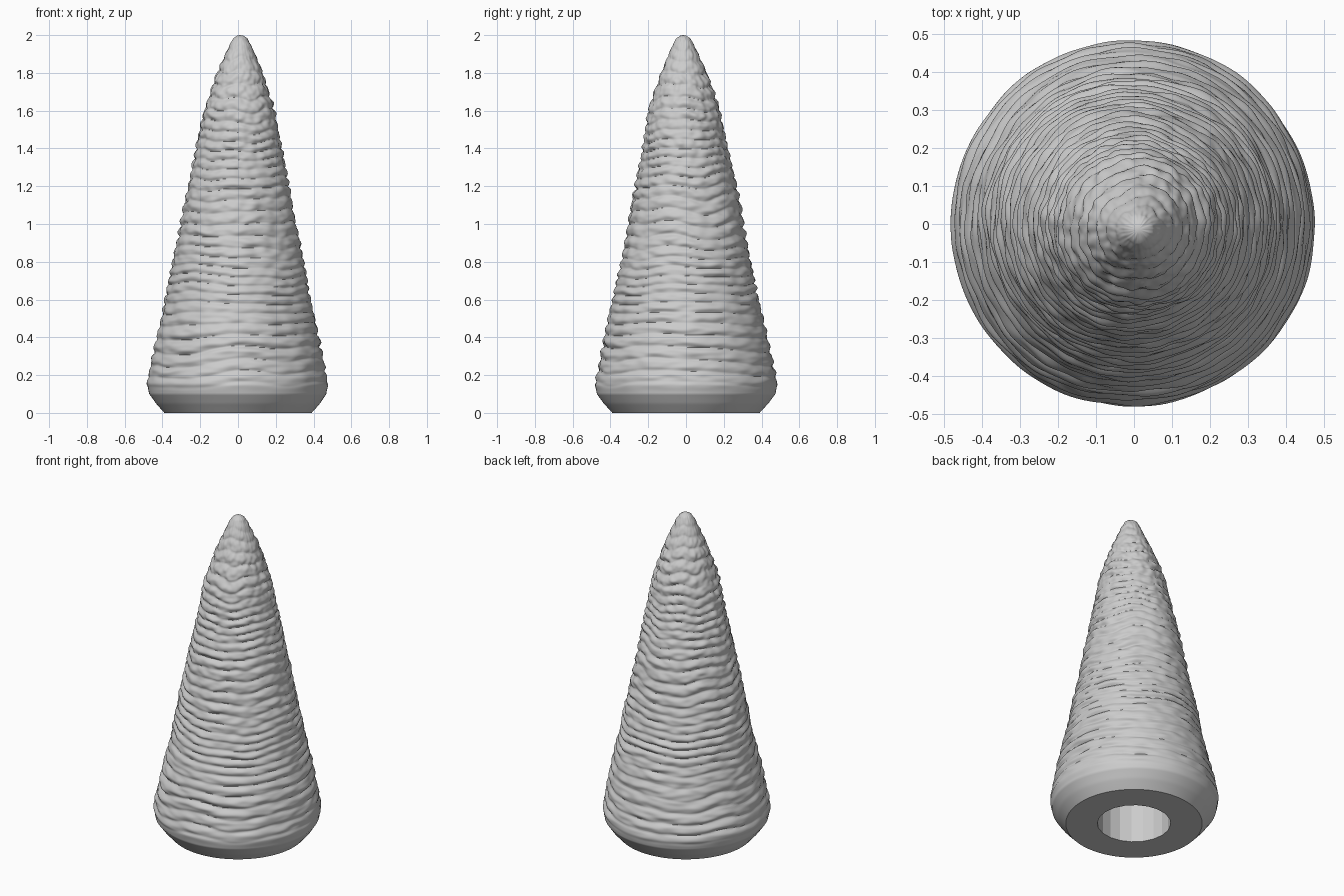
import bpy, bmesh, math
from mathutils import Vector, noise

cube = bpy.data.objects.get("Cube")
if cube:
    bpy.data.objects.remove(cube)

# Single pale grey material
grey = bpy.data.materials.new("pale_grey")
grey.use_nodes = True
color = (0.6, 0.6, 0.6, 1)
grey.diffuse_color = color
grey.node_tree.nodes["Principled BSDF"].inputs["Base Color"].default_value = color

# Silhouette of the horn as (radius, height)
PROFILE = [(0.39, 0), (0.435, 0.05), (0.47, 0.1), (0.48, 0.15), (0.47, 0.2),
           (0.43, 0.4), (0.385, 0.6), (0.345, 0.8), (0.305, 1.0), (0.265, 1.2),
           (0.225, 1.4), (0.187, 1.6), (0.12, 1.8), (0.077, 1.9),
           (0.055, 1.95), (0.035, 1.985), (0.015, 1.997)]
SEGS, ROWS = 180, 300
HOLE_R, HOLE_DEPTH, HOLE_SIDES = 0.21, 0.5, 20


def radius_at(z):
    for (r0, z0), (r1, z1) in zip(PROFILE, PROFILE[1:]):
        if z <= z1:
            return r0 + (r1 - r0) * (z - z0) / (z1 - z0)
    return PROFILE[-1][0]


def smoothstep(a, b, x):
    t = min(1, max(0, (x - a) / (b - a)))
    return t * t * (3 - 2 * t)


def ridge(angle, z):
    """Uneven growth rings plus small chips, faded at the rim and the tip."""
    c, s = math.cos(angle), math.sin(angle)
    wander = noise.noise(Vector((c * 1.5, s * 1.5, z * 2))) * 0.035
    phase = (z + wander) / 0.056 + 0.4 * math.sin(z * 9)
    ring = abs(math.sin(math.pi * phase)) ** 0.8 - 0.6
    strength = 0.7 + 0.6 * noise.noise(Vector((c * 2, s * 2, z * 7)))
    chips = noise.noise(Vector((c * 5, s * 5, z * 35))) * 0.008
    lumps = noise.noise(Vector((c * 1.2, s * 1.2, z * 3 + 5))) * 0.008
    fade = smoothstep(0.1, 0.22, z) * (1 - 0.75 * smoothstep(1.7, 1.98, z))
    return (ring * 0.017 * strength + chips) * fade + lumps * smoothstep(0, 0.1, z) * (1 - smoothstep(1.8, 2, z))


bm = bmesh.new()

# Ridged outer skin, leaning very slightly towards its tip
rings = []
top = PROFILE[-1][1]
for i in range(ROWS + 1):
    z = top * i / ROWS
    lean = smoothstep(1.0, 2.0, z)
    loop = []
    for j in range(SEGS):
        a = math.tau * j / SEGS
        r = radius_at(z) + ridge(a, z)
        loop.append(bm.verts.new((r * math.cos(a) + 0.012 * lean,
                                  r * math.sin(a) - 0.014 * lean, z)))
    rings.append(loop)
for low, high in zip(rings, rings[1:]):
    for j in range(SEGS):
        k = (j + 1) % SEGS
        bm.faces.new((low[j], low[k], high[k], high[j])).smooth = True
tip = bm.verts.new((0.012, -0.014, 2.0))
for j in range(SEGS):
    bm.faces.new((rings[-1][j], rings[-1][(j + 1) % SEGS], tip)).smooth = True

# Faceted mounting socket in the flat base
mouth, end = [[bm.verts.new((HOLE_R * math.cos(math.tau * j / HOLE_SIDES),
                             HOLE_R * math.sin(math.tau * j / HOLE_SIDES), z))
               for j in range(HOLE_SIDES)] for z in (0, HOLE_DEPTH)]
for j in range(HOLE_SIDES):
    k = (j + 1) % HOLE_SIDES
    bm.faces.new((mouth[j], end[j], end[k], mouth[k]))
bm.faces.new(list(reversed(end)))

# Flat base ring between the rim and the socket mouth
step = SEGS // HOLE_SIDES
for j in range(HOLE_SIDES):
    arc = [rings[0][(j * step + n) % SEGS] for n in range(step + 1)]
    bm.faces.new([mouth[j], mouth[(j + 1) % HOLE_SIDES]] + arc[::-1])

mesh = bpy.data.meshes.new("ridged_horn")
bm.normal_update()
# Keep the rim of the base crisp
for e in bm.edges:
    if len(e.link_faces) == 2 and e.calc_face_angle(0) > math.radians(60):
        e.smooth = False
bm.to_mesh(mesh)
bm.free()
mesh.materials.append(grey)
horn = bpy.data.objects.new("ridged_horn", mesh)
bpy.context.collection.objects.link(horn)
